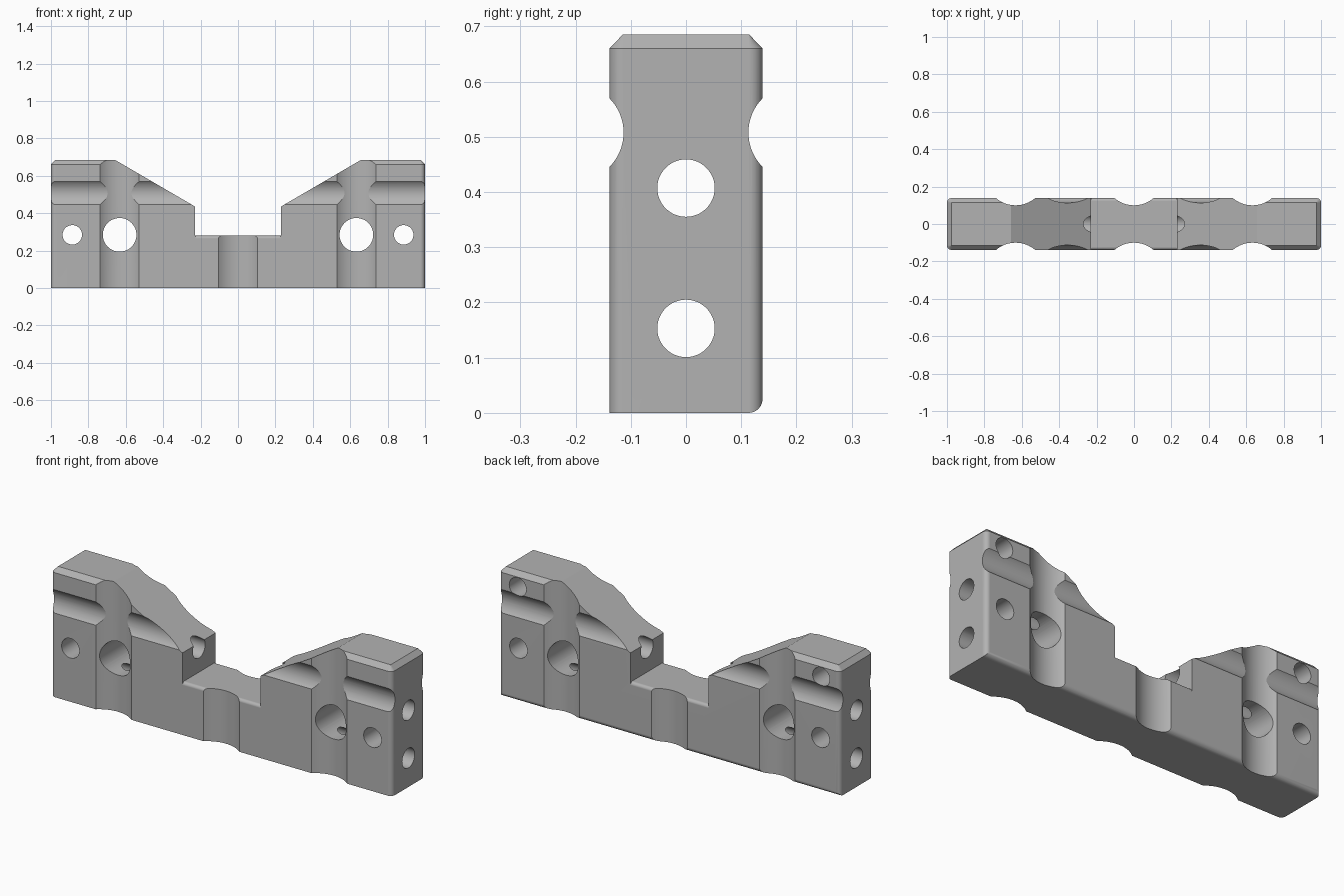
import bpy, bmesh
from math import cos, sin, pi, radians
from mathutils import Matrix, Vector

cube = bpy.data.objects.get("Cube")
if cube:
    bpy.data.objects.remove(cube, do_unlink=True)

HALF_Y, TOP, EDGE = 0.1386, 0.685, 0.025

steel = bpy.data.materials.new("plain grey metal")
GREY = (0.45, 0.45, 0.45, 1)
steel.diffuse_color = GREY
steel.use_nodes = True
steel.node_tree.nodes["Principled BSDF"].inputs["Base Color"].default_value = GREY


def finish(bm, name):
    bmesh.ops.recalc_face_normals(bm, faces=bm.faces)
    mesh = bpy.data.meshes.new(name)
    bm.to_mesh(mesh)
    bm.free()
    mesh.materials.append(steel)
    obj = bpy.data.objects.new(name, mesh)
    bpy.context.collection.objects.link(obj)
    return obj


def rounded_block(name):
    """Block with round upright edges and a chamfered top rim."""
    bm = bmesh.new()
    rings = []
    for z, r in ((0, EDGE), (TOP - EDGE, EDGE), (TOP, 0.0008)):
        ring = []
        for k, (sx, sy) in enumerate(((1, 1), (-1, 1), (-1, -1), (1, -1))):
            for i in range(7):
                a = (k + i / 6) * pi / 2
                ring.append(bm.verts.new((sx * (1 - EDGE) + r * cos(a),
                                          sy * (HALF_Y - EDGE) + r * sin(a), z)))
        rings.append(ring)
    for low, high in zip(rings, rings[1:]):
        for i in range(len(low)):
            j = (i + 1) % len(low)
            bm.faces.new((low[i], low[j], high[j], high[i]))
    bm.faces.new(rings[0])
    bm.faces.new(rings[-1])
    return finish(bm, name)


def prism(name, points, push):
    """Extrude a closed outline along the push vector."""
    bm = bmesh.new()
    face = bm.faces.new([bm.verts.new(p) for p in points])
    new = bmesh.ops.extrude_face_region(bm, geom=[face])["geom"]
    bmesh.ops.translate(bm, vec=push, verts=[v for v in new if isinstance(v, bmesh.types.BMVert)])
    return finish(bm, name)


def rod(name, centre, axis, radius, length, sides=48):
    bm = bmesh.new()
    turn = Vector((0, 0, 1)).rotation_difference(Vector(axis)).to_matrix().to_4x4()
    bmesh.ops.create_cone(bm, cap_ends=True, segments=sides, radius1=radius, radius2=radius,
                          depth=length, matrix=Matrix.Translation(centre) @ turn)
    return finish(bm, name)


def edge_round(name, side, z, up, r, half_x):
    """Cutter that rounds a long edge at the given side and height."""
    yc, zc = side * (HALF_Y - r), z - up * r
    pts = [(yc + side * r * sin(i * pi / 12), zc + up * r * cos(i * pi / 12)) for i in range(7)]
    out = 0.01
    pts += [(side * (HALF_Y + out), zc), (side * (HALF_Y + out), z + up * out), (yc, z + up * out)]
    return prism(name, [(-half_x, y, w) for y, w in pts], (2 * half_x, 0, 0))


body = rounded_block("body")


def cut(tool):
    mod = body.modifiers.new("cut", "BOOLEAN")
    mod.operation = "DIFFERENCE"
    mod.solver = "EXACT"
    mod.object = tool
    bpy.context.view_layer.objects.active = body
    bpy.ops.object.modifier_apply(modifier=mod.name)
    bpy.data.objects.remove(tool, do_unlink=True)


# rounded lower back edge
cut(edge_round("lower_edge_cutter", 1, 0, -1, EDGE, 1.1))

# sloped valley with the square notch
rise = (TOP - 0.435) / (0.658 - 0.229)
half = [(0.229, 0.28), (0.229, 0.435), (0.658 + 0.1, TOP + 0.1 * rise)]
outline = half + [(-x, z) for x, z in reversed(half)]
cut(prism("valley_cutter", [(x, -0.3, z) for x, z in outline], (0, 0.6, 0)))
for side in (-1, 1):
    cut(edge_round("notch_edge_cutter", side, 0.28, 1, 0.016, 0.2285))

# shallow grooves on the front and back
for side in (-1, 1):
    cut(rod("long_groove_cutter", (0, side * (0.113 + 0.088), 0.5075), (1, 0, 0), 0.088, 2.2, 64))
    for x in (-0.633, 0, 0.633):
        cut(rod("upright_groove_cutter", (x, side * (0.1 + 0.161), 0.4), (0, 0, 1), 0.161, 1.2, 96))

# cross holes, and blind holes on the back
for side in (-1, 1):
    cut(rod("large_hole_cutter", (side * 0.633, 0, 0.284), (0, 1, 0), 0.09, 0.6))
    cut(rod("small_hole_cutter", (side * 0.886, 0, 0.284), (0, 1, 0), 0.052, 0.6))
    cut(rod("blind_hole_cutter", (side * 0.89, 0.13, 0.607), (0, 1, 0), 0.05, 0.24))

# lengthwise holes
for z in (0.153, 0.407):
    cut(rod("lengthwise_hole_cutter", (0, 0, z), (1, 0, 0), 0.052, 2.4))

# smooth curves, crisp edges
bpy.ops.object.select_all(action="DESELECT")
body.select_set(True)
bpy.context.view_layer.objects.active = body
bpy.ops.object.shade_smooth_by_angle(angle=radians(20))
weighted = body.modifiers.new("weighted normals", "WEIGHTED_NORMAL")
weighted.keep_sharp = True
